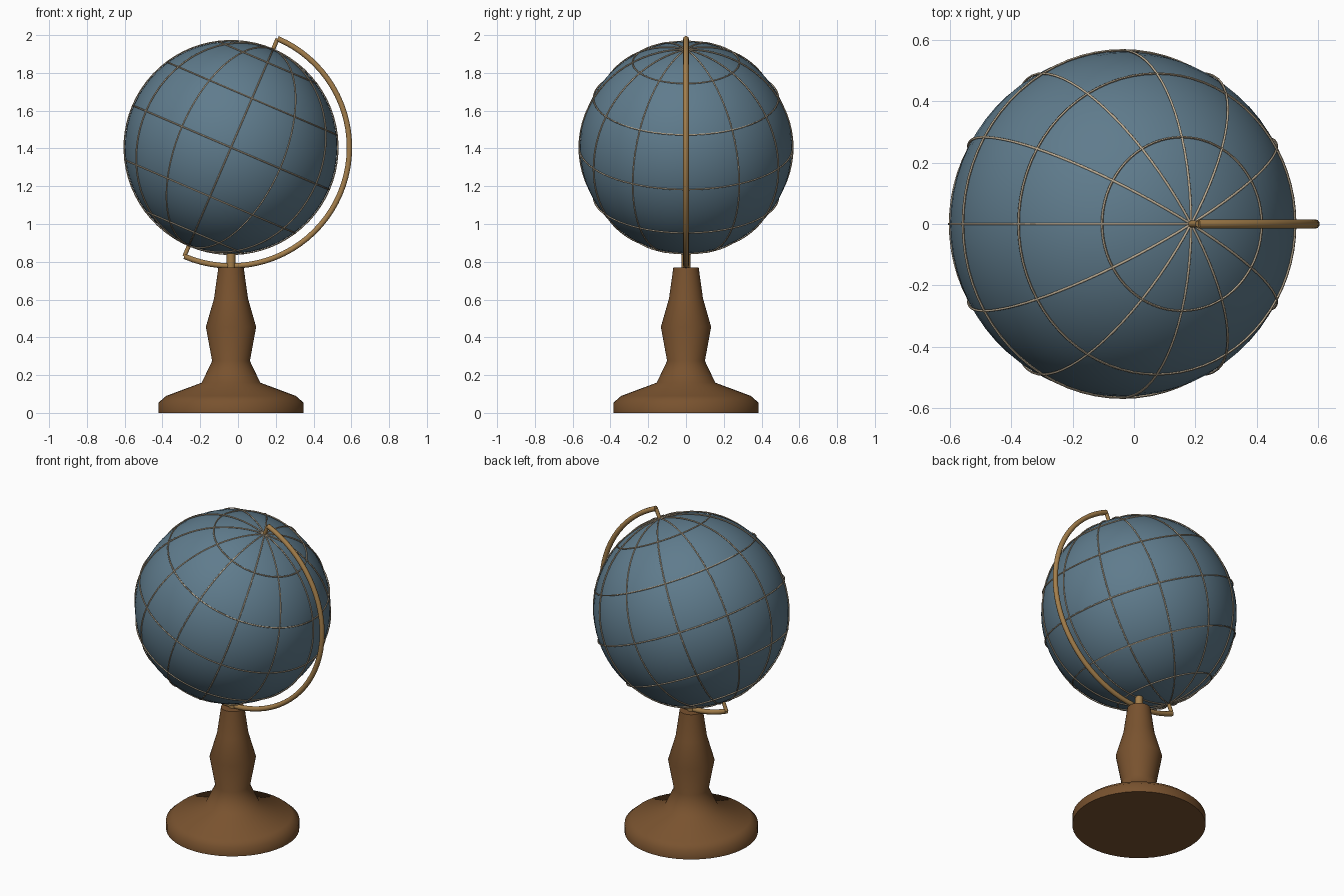
import bpy, bmesh, math
from mathutils import Matrix, Vector

if "Cube" in bpy.data.objects:
    bpy.data.objects.remove(bpy.data.objects["Cube"], do_unlink=True)

CENTRE = Vector((-0.037, 0, 1.405))
TILT = math.radians(23.2)
GLOBE_R = 0.562
ARM_R = 0.627
# Globe space (axis along z) to world space
TILTED = Matrix.Translation(CENTRE) @ Matrix.Rotation(TILT, 4, 'Y')


def material(name, rgb):
    m = bpy.data.materials.new(name)
    m.use_nodes = True
    colour = (*rgb, 1)
    m.diffuse_color = colour
    m.node_tree.nodes["Principled BSDF"].inputs["Base Color"].default_value = colour
    return m


BLUE = material("ocean blue", (0.115, 0.2, 0.265))
WOOD = material("brown wood", (0.19, 0.085, 0.028))
BRASS = material("brass", (0.37, 0.21, 0.07))
TAN = material("pale tan", (0.5, 0.41, 0.29))


def finish(bm, name, mat, matrix, angle=60):
    bmesh.ops.recalc_face_normals(bm, faces=bm.faces[:])
    mesh = bpy.data.meshes.new(name)
    bm.to_mesh(mesh)
    bm.free()
    mesh.materials.append(mat)
    ob = bpy.data.objects.new(name, mesh)
    ob.matrix_world = matrix
    bpy.context.collection.objects.link(ob)
    bpy.ops.object.select_all(action='DESELECT')
    ob.select_set(True)
    bpy.context.view_layer.objects.active = ob
    bpy.ops.object.shade_smooth_by_angle(angle=math.radians(angle))
    return ob


def lathe(name, profile, mat, matrix, steps=48):
    bm = bmesh.new()
    verts = [bm.verts.new((r, 0, z)) for r, z in profile]
    edges = [bm.edges.new(pair) for pair in zip(verts, verts[1:])]
    bmesh.ops.spin(bm, geom=verts + edges, axis=(0, 0, 1), cent=(0, 0, 0),
                   angle=math.tau, steps=steps)
    bmesh.ops.remove_doubles(bm, verts=bm.verts[:], dist=0.0005)
    return finish(bm, name, mat, matrix)


def rod(name, radius, low, high, mat, matrix):
    return lathe(name, [(0, low), (radius, low), (radius, high), (0, high)],
                 mat, matrix, 16)


def bent_tube(name, radius, tube, sides, start, end, steps, mat, matrix):
    """Tube bent around the z axis, closed when it makes a whole turn."""
    bm = bmesh.new()
    place = Matrix.Rotation(start, 4, 'Z') @ Matrix.Translation((radius, 0, 0)) \
        @ Matrix.Rotation(math.pi / 2, 4, 'X')
    whole = abs(end - start) > 6.28
    bmesh.ops.create_circle(bm, cap_ends=not whole, segments=sides,
                            radius=tube, matrix=place)
    section = bm.verts[:] + bm.edges[:]
    out = bmesh.ops.spin(bm, geom=section, axis=(0, 0, 1), cent=(0, 0, 0),
                         angle=end - start, steps=steps)
    if whole:
        bmesh.ops.remove_doubles(bm, verts=bm.verts[:], dist=0.0005)
    else:
        rim = [e for e in out["geom_last"] if isinstance(e, bmesh.types.BMEdge)]
        bmesh.ops.contextual_create(bm, geom=rim)
    return finish(bm, name, mat, matrix)


# Turned wooden stand
AXIS = Matrix.Translation((CENTRE.x, 0, 0))
lathe("stand", [(0, 0), (0.383, 0), (0.383, 0.055), (0.343, 0.09), (0.155, 0.16),
                (0.1, 0.275), (0.133, 0.455), (0.09, 0.605), (0.067, 0.77),
                (0, 0.77)], WOOD, AXIS)
rod("stand_post", 0.023, 0.74, 0.845, BRASS, AXIS)

# Globe ball
ball = bmesh.new()
bmesh.ops.create_uvsphere(ball, u_segments=64, v_segments=32, radius=GLOBE_R)
finish(ball, "globe", BLUE, TILTED)

# Grid wires: latitude rings and whole meridian rings every 30 degrees
WIRE_R = GLOBE_R + 0.004
for degrees in range(-60, 61, 30):
    lat = math.radians(degrees)
    raised = TILTED @ Matrix.Translation((0, 0, WIRE_R * math.sin(lat)))
    bent_tube(f"latitude_ring_{degrees}", WIRE_R * math.cos(lat), 0.004, 6,
              0, math.tau, 72, TAN, raised)
for degrees in range(0, 180, 30):
    turned = TILTED @ Matrix.Rotation(math.radians(degrees), 4, 'Z') \
        @ Matrix.Rotation(math.pi / 2, 4, 'X')
    bent_tube(f"meridian_ring_{degrees}", WIRE_R, 0.004, 6,
              0, math.tau, 72, TAN, turned)

# Half-circle arm and its two pivot pins
bent_tube("arm", ARM_R, 0.015, 10, -math.pi / 2, math.pi / 2, 40, BRASS,
          TILTED @ Matrix.Rotation(math.pi / 2, 4, 'X'))
for name, side in (("top_pin", 1), ("bottom_pin", -1)):
    rod(name, 0.011, side * (GLOBE_R - 0.02), side * ARM_R, BRASS, TILTED)
